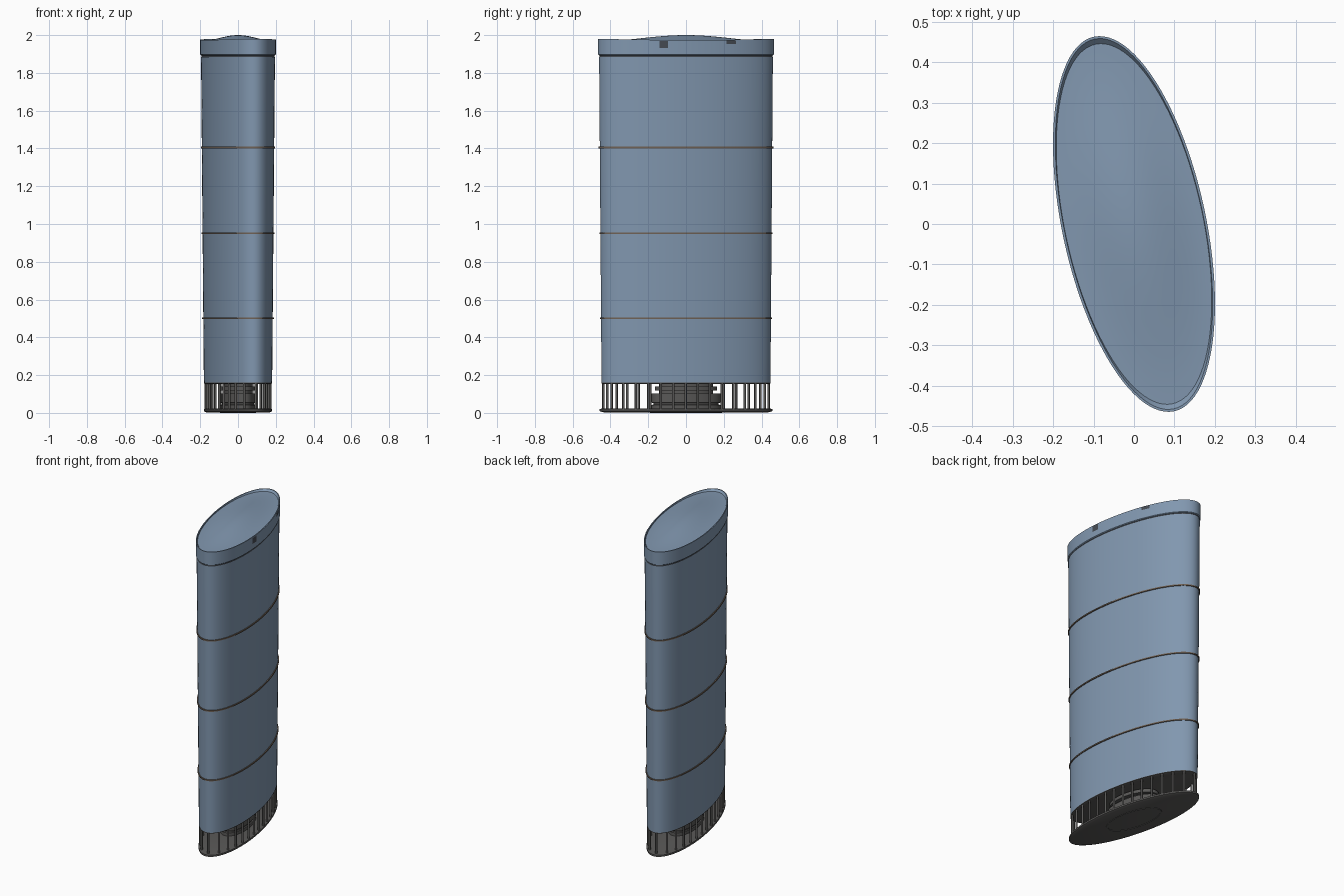
import bpy, math

if "Cube" in bpy.data.objects:
    bpy.data.objects.remove(bpy.data.objects["Cube"])

TILT = math.radians(12.1)   # plan ellipse is turned about z
SEG = 96


def material(name, rgb):
    m = bpy.data.materials.new(name)
    m.diffuse_color = (*rgb, 1)
    m.use_nodes = True
    m.node_tree.nodes["Principled BSDF"].inputs["Base Color"].default_value = m.diffuse_color
    return m


GLASS = material("blue_glass", (0.22, 0.31, 0.43))
LEDGE = material("brown_trim", (0.16, 0.12, 0.09))
DARK = material("dark_grey", (0.10, 0.098, 0.095))
SHADOW = material("slot_grey", (0.06, 0.07, 0.085))


def plan(a, b, t):
    """Point on the tilted ellipse: a is the long half axis, b the short one."""
    u, v = b * math.sin(t), a * math.cos(t)
    c, s = math.cos(TILT), math.sin(TILT)
    return u * c - v * s, u * s + v * c


def half_axes(z):
    """Tower half axes, growing gently upward."""
    k = (z - 0.16) / 1.73
    return 0.456 + 0.013 * k, 0.157 + 0.016 * k


def finish(name, verts, faces, mat):
    me = bpy.data.meshes.new(name)
    me.from_pydata(verts, [], faces)
    me.materials.append(mat)
    ob = bpy.data.objects.new(name, me)
    bpy.context.collection.objects.link(ob)
    bpy.context.view_layer.objects.active = ob
    ob.select_set(True)
    bpy.ops.object.shade_smooth_by_angle(angle=math.radians(35))
    ob.select_set(False)
    return ob


def loft(name, rings, mat, rim=None, cap=True, loop=False):
    """Skin ellipse rings (a, b, z); rim(i, t) adds height to a ring."""
    verts, faces = [], []
    for i, (a, b, z) in enumerate(rings):
        for k in range(SEG):
            t = math.tau * k / SEG
            verts.append((*plan(a, b, -t), z + (rim(i, t) if rim else 0)))
    n = len(rings)
    for i in range(n if loop else n - 1):
        j = (i + 1) % n
        for k in range(SEG):
            l = (k + 1) % SEG
            faces.append((i * SEG + k, i * SEG + l, j * SEG + l, j * SEG + k))
    if cap and not loop:
        faces.append(tuple(reversed(range(SEG))))
        faces.append(tuple(range((n - 1) * SEG, n * SEG)))
    return finish(name, verts, faces, mat)


# Glass tiers between the ledges
levels = [0.16, 0.50, 0.95, 1.405, 1.885]
for i, (z0, z1) in enumerate(zip(levels, levels[1:])):
    loft(f"glass_tier_{i + 1}", [(*half_axes(z0), z0), (*half_axes(z1), z1)],
         GLASS, cap=False)

# Thin projecting ledges
for i, z in enumerate(levels[1:4]):
    a, b = half_axes(z)
    o = 0.006
    loft(f"ledge_{i + 1}", [(a - .01, b - .01, z - .004), (a + o, b + o, z - .004),
                            (a + o, b + o, z + .004), (a - .01, b - .01, z + .004)],
         LEDGE, loop=True)

# Dark joint below the crown
a, b = half_axes(1.885)
loft("crown_joint", [(a - .002, b - .002, 1.88), (a - .002, b - .002, 1.897)], SHADOW)

# Crown wall with a lip, dished edge and gentle central dome
rings = [(0.469, 0.173, 1.893), (0.474, 0.178, 1.897), (0.474, 0.178, 1.974),
         (0.468, 0.172, 1.974)]
for k in range(14):
    r = 0.96 - 0.94 * k / 13
    rings.append((0.474 * r, 0.178 * r, 1.968 + 0.016 * (1 + math.cos(math.pi * r))))
loft("crown_and_roof", rings, GLASS,
     rim=lambda i, t: 0.006 * math.cos(t) ** 2 if i in (2, 3) else 0)


# Small recess-like slots on the crown
def slot(name, y0, y1, z0, z1):
    pts = []
    for k in range(2000):
        t = math.pi * k / 2000
        x, y = plan(0.476, 0.180, t)
        if y0 <= y <= y1 and x > 0:
            pts.append((x, y))
    pts = pts[::max(1, len(pts) // 8)]
    verts = [(x, y, z) for z in (z0, z1) for x, y in pts]
    n = len(pts)
    faces = [(k + 1, k, n + k, n + k + 1) for k in range(n - 1)]
    finish(name, verts, faces, SHADOW)


slot("crown_slot_1", -0.145, -0.095, 1.932, 1.970)
slot("crown_slot_2", 0.21, 0.265, 1.952, 1.972)

# Soffit under the tower
a, b = half_axes(0.16)
loft("soffit", [(a - .012, b - .012, .152), (a, b, .156), (a, b, .162)], DARK)

# Base plate with chamfered underside
loft("base_plate", [(0.445, 0.142, 0.003), (0.467, 0.155, 0.009), (0.467, 0.155, 0.020),
                    (0.458, 0.147, 0.022)], DARK)
loft("base_ring", [(0.195, 0.088, 0.004), (0.195, 0.088, 0.0),
                   (0.183, 0.078, 0.0), (0.183, 0.078, 0.004)], DARK, loop=True)

# Lobby core
loft("lobby_drum", [(0.185, 0.085, 0.02), (0.185, 0.085, 0.042), (0.175, 0.078, 0.044),
                    (0.175, 0.078, 0.052), (0.185, 0.085, 0.054), (0.185, 0.085, 0.102)], DARK)
loft("lobby_neck", [(0.145, 0.066, 0.10), (0.145, 0.066, 0.155)], DARK)
loft("lobby_canopy", [(0.168, 0.090, 0.118), (0.168, 0.090, 0.140)], DARK)

# Columns, equally spaced along the perimeter
CA, CB, COUNT = 0.447, 0.147, 30
samples = [plan(CA, CB, math.tau * k / 3000) for k in range(3001)]
lengths = [0]
for p, q in zip(samples, samples[1:]):
    lengths.append(lengths[-1] + math.dist(p, q))
k = 0
for i in range(COUNT):
    while lengths[k] < lengths[-1] * i / COUNT:
        k += 1
    x, y = samples[k]
    bpy.ops.mesh.primitive_cylinder_add(vertices=12, radius=0.0065, depth=0.137,
                                        location=(x, y, 0.0885))
    ob = bpy.context.object
    ob.name = f"column_{i + 1}"
    ob.data.materials.append(DARK)
    bpy.ops.object.shade_smooth_by_angle(angle=math.radians(40))
    ob.select_set(False)
